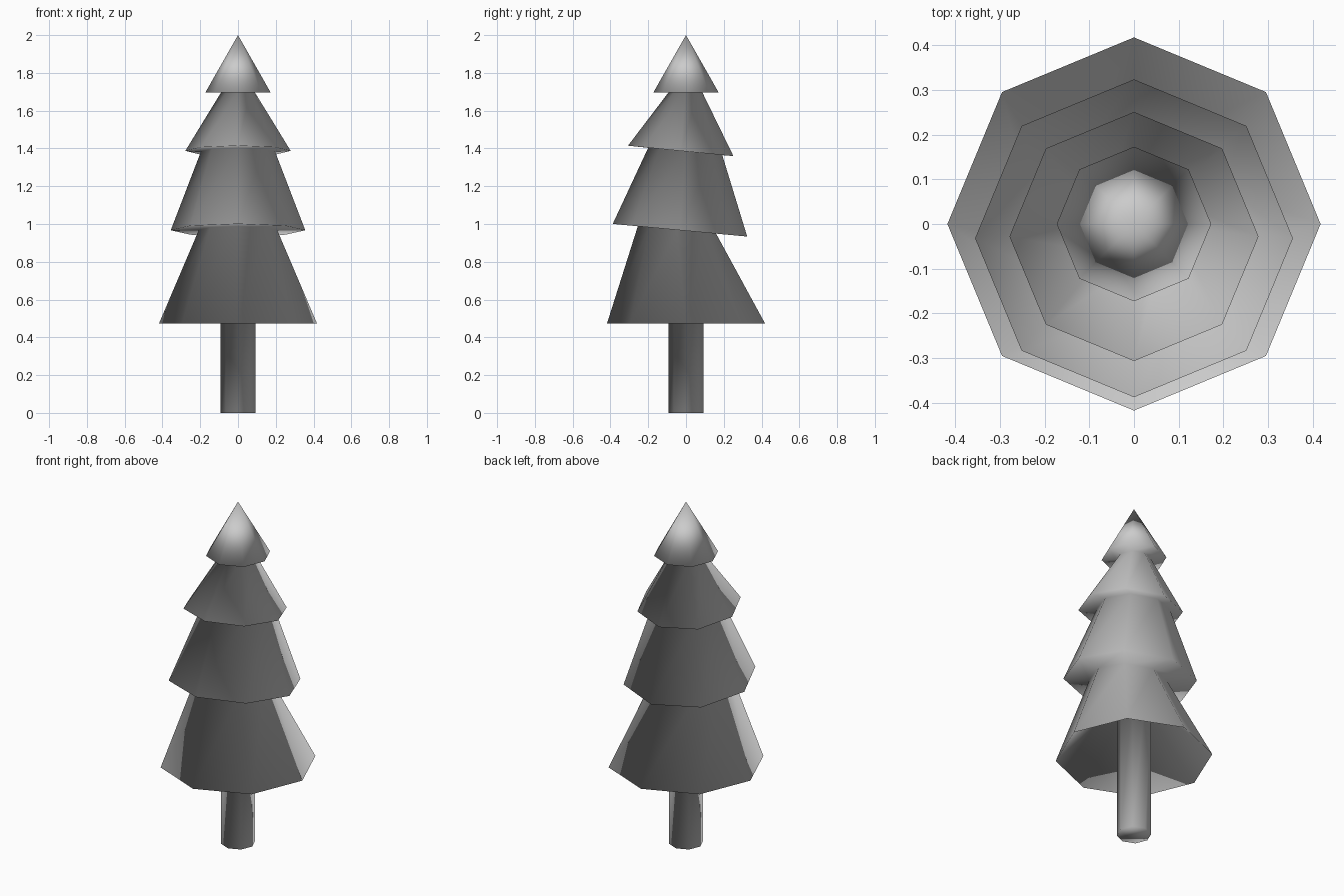
import bpy, bmesh, math

if "Cube" in bpy.data.objects:
    bpy.data.objects.remove(bpy.data.objects["Cube"])

SIDES = 8


def ring(bm, y, z, r, tilt=0.0):
    """Octagon centred at (0, y, z); tilt lifts the front edge by tilt * r."""
    verts = []
    for i in range(SIDES):
        a = 2 * math.pi * i / SIDES
        verts.append(bm.verts.new((r * math.cos(a), y + r * math.sin(a),
                                   z - tilt * r * math.sin(a))))
    return verts


def bridge(bm, low, high):
    for i in range(SIDES):
        j = (i + 1) % SIDES
        bm.faces.new((low[i], low[j], high[j], high[i]))


# One continuous skin from trunk to tip: (y, z, radius, tilt)
profile = [
    (0.0, 0.0, 0.092, 0.0),          # trunk foot
    (0.0, 0.80, 0.092, 0.0),         # trunk top inside the lowest skirt
    (0.0, 0.474, 0.418, 0.0),        # lower skirt rim
    (-0.048, 0.969, 0.207, 0.094),   # lower skirt top
    (-0.032, 0.967, 0.356, 0.094),   # middle skirt rim
    (-0.004, 1.384, 0.196, 0.099),   # middle skirt top
    (-0.028, 1.387, 0.279, 0.099),   # upper skirt rim
    (-0.003, 1.696, 0.090, 0.0),     # upper skirt top
    (0.0, 1.696, 0.173, 0.0),        # tip rim
]
bm = bmesh.new()
rings = [ring(bm, *p) for p in profile]
for low, high in zip(rings, rings[1:]):
    bridge(bm, low, high)
bm.faces.new(rings[0][::-1])

# Pointed tip
apex = bm.verts.new((0, 0, 2))
for i in range(SIDES):
    bm.faces.new((rings[-1][i], rings[-1][(i + 1) % SIDES], apex))

mesh = bpy.data.meshes.new("fir_tree")
bm.to_mesh(mesh)
bm.free()
for p in mesh.polygons:
    p.use_smooth = True
tree = bpy.data.objects.new("fir_tree", mesh)
bpy.context.collection.objects.link(tree)
